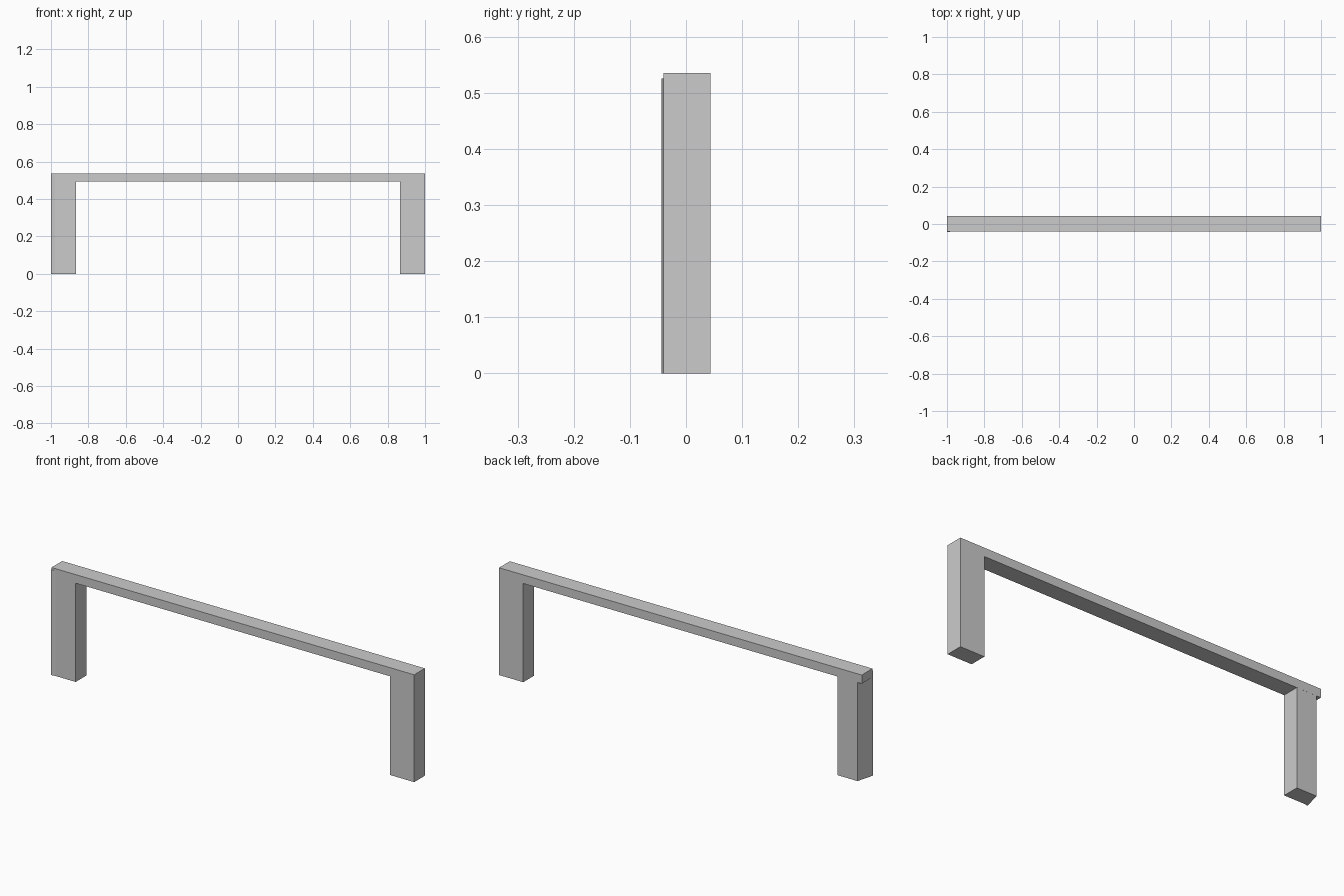
import bpy, bmesh
from mathutils import Vector

if "Cube" in bpy.data.objects:
    bpy.data.objects.remove(bpy.data.objects["Cube"])

FRONT, BACK = -0.0405, 0.0438
TOP, UNDER, INNER = 0.535, 0.492, 0.867


def extrude_profile(name, points, direction):
    """Make a flat-sided solid from a closed outline swept along a direction."""
    bm = bmesh.new()
    face = bm.faces.new([bm.verts.new(p) for p in points])
    swept = bmesh.ops.extrude_face_region(bm, geom=[face])["geom"]
    verts = [v for v in swept if isinstance(v, bmesh.types.BMVert)]
    bmesh.ops.translate(bm, verts=verts, vec=Vector(direction))
    bmesh.ops.recalc_face_normals(bm, faces=bm.faces)
    mesh = bpy.data.meshes.new(name)
    bm.to_mesh(mesh)
    bm.free()
    obj = bpy.data.objects.new(name, mesh)
    bpy.context.collection.objects.link(obj)
    return obj


# Crossbar and right leg: one L-shaped profile swept front to back
outline = [(-1, TOP), (-1, UNDER), (INNER, UNDER), (INNER, 0), (1, 0), (1, TOP)]
extrude_profile("crossbar_and_right_leg",
                [(x, FRONT, z) for x, z in outline],
                (0, BACK - FRONT, 0))

# Left leg: outer side slants inward to the back, leaving the bar overhanging
footprint = [(-1, -0.0438), (-0.978, FRONT), (-INNER, FRONT),
             (-INNER, 0.0434), (-0.976, 0.0434)]
extrude_profile("left_leg", [(x, y, 0) for x, y in footprint], (0, 0, 0.525))
